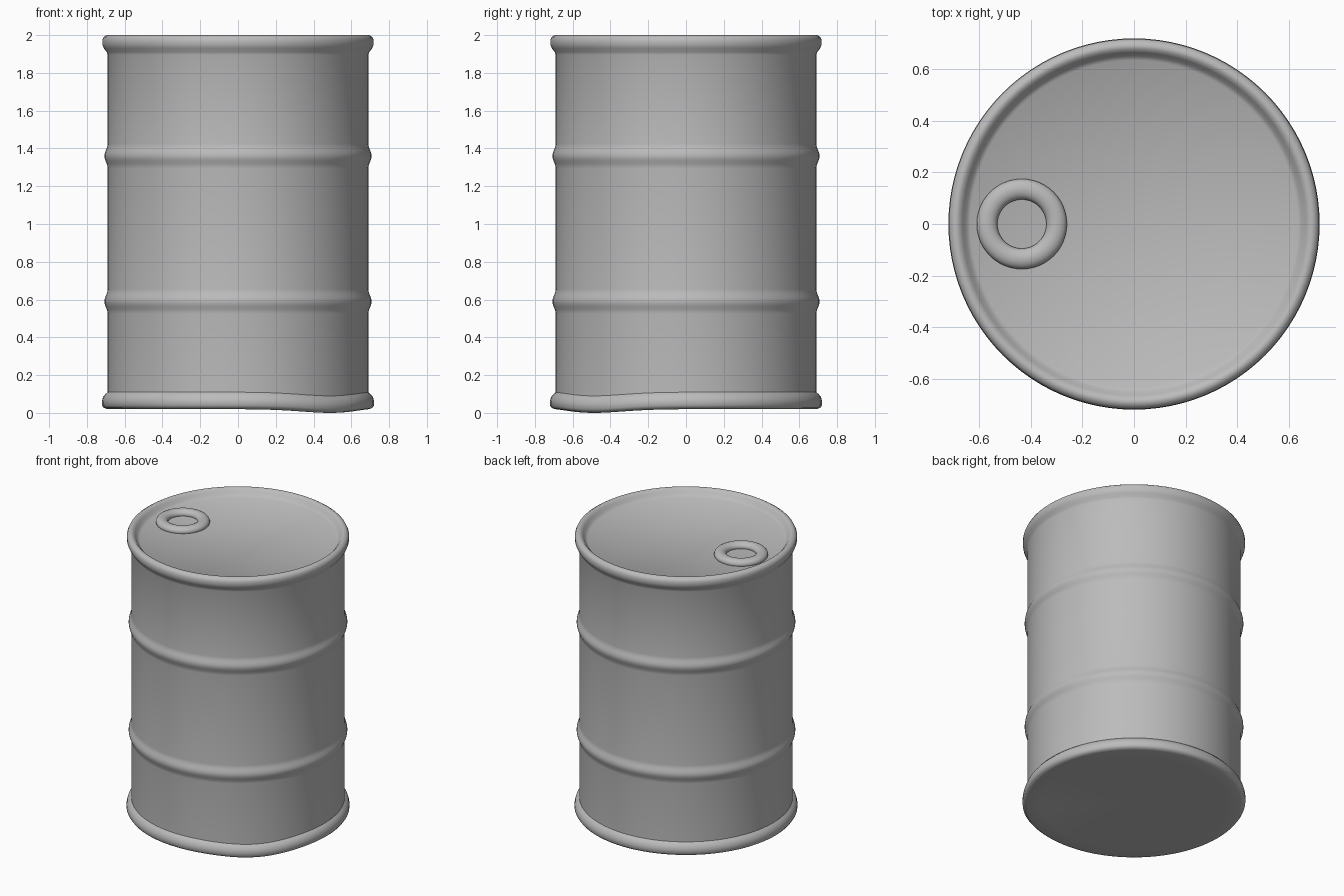
import bpy, bmesh, math

cube = bpy.data.objects.get("Cube")
if cube:
    bpy.data.objects.remove(cube, do_unlink=True)

GREY = (0.5, 0.5, 0.5, 1.0)
steel = bpy.data.materials.new("grey steel")
steel.use_nodes = True
steel.diffuse_color = GREY
steel.node_tree.nodes["Principled BSDF"].inputs["Base Color"].default_value = GREY


def lathe(name, profile, steps, centre=(0, 0, 0), closed=False):
    """Spin a (radius, height) profile around the vertical axis."""
    bm = bmesh.new()
    verts = [bm.verts.new((r, 0, z)) for r, z in profile]
    edges = [bm.edges.new(pair) for pair in zip(verts, verts[1:])]
    if closed:
        edges.append(bm.edges.new((verts[-1], verts[0])))
    bmesh.ops.spin(bm, geom=verts + edges, cent=(0, 0, 0), axis=(0, 0, 1),
                   angle=math.tau, steps=steps, use_duplicate=False)
    bmesh.ops.remove_doubles(bm, verts=bm.verts, dist=0.0001)
    bmesh.ops.recalc_face_normals(bm, faces=bm.faces)
    mesh = bpy.data.meshes.new(name)
    bm.to_mesh(mesh)
    bm.free()
    mesh.materials.append(steel)
    obj = bpy.data.objects.new(name, mesh)
    obj.location = centre
    bpy.context.collection.objects.link(obj)
    bpy.ops.object.select_all(action='DESELECT')
    obj.select_set(True)
    bpy.context.view_layer.objects.active = obj
    bpy.ops.object.shade_smooth_by_angle(angle=math.radians(40))
    return obj


def rib(height, half=0.065, bulge=0.017, count=10):
    """Rounded hoop pressed out of the wall."""
    return [(WALL + bulge * (0.5 - 0.5 * math.cos(math.tau * i / count)),
             height - half + 2 * half * i / count) for i in range(count + 1)]


# Drum: base, bottom rim, ribbed wall, top rim and recessed lid in one profile
WALL = 0.69
BASE, LID = 0.02, 1.95
base = [(0, BASE), (0.6, BASE), (0.69, BASE), (0.71, 0.026), (0.72, 0.04),
        (0.72, 0.065), (0.714, 0.085), (0.702, 0.1), (WALL, 0.11)]
top = [(WALL, 1.895), (0.695, 1.91), (0.71, 1.93), (0.718, 1.95), (0.718, 1.975),
       (0.711, 1.99), (0.695, 2.0), (0.68, 1.998), (0.665, 1.983),
       (0.652, 1.962), (0.635, LID), (0, LID)]
drum = lathe("drum", base + rib(0.59) + rib(1.36) + top, 96)

# Slight dent pushing the bottom rim down at one corner
for v in drum.data.vertices:
    if v.co.z < 0.12 and v.co.xy.length > 0.65:
        turn = math.atan2(v.co.y, v.co.x) + math.pi / 4
        v.co.z -= 0.02 * math.exp(-(turn / 0.4) ** 2)

# Raised ring around the filler hole
section = [(0.135 + 0.04 * math.cos(math.tau * i / 16),
            0.03 * math.sin(math.tau * i / 16)) for i in range(16)]
lathe("filler_ring", section, 48, (-0.435, 0, LID + 0.008), closed=True)
